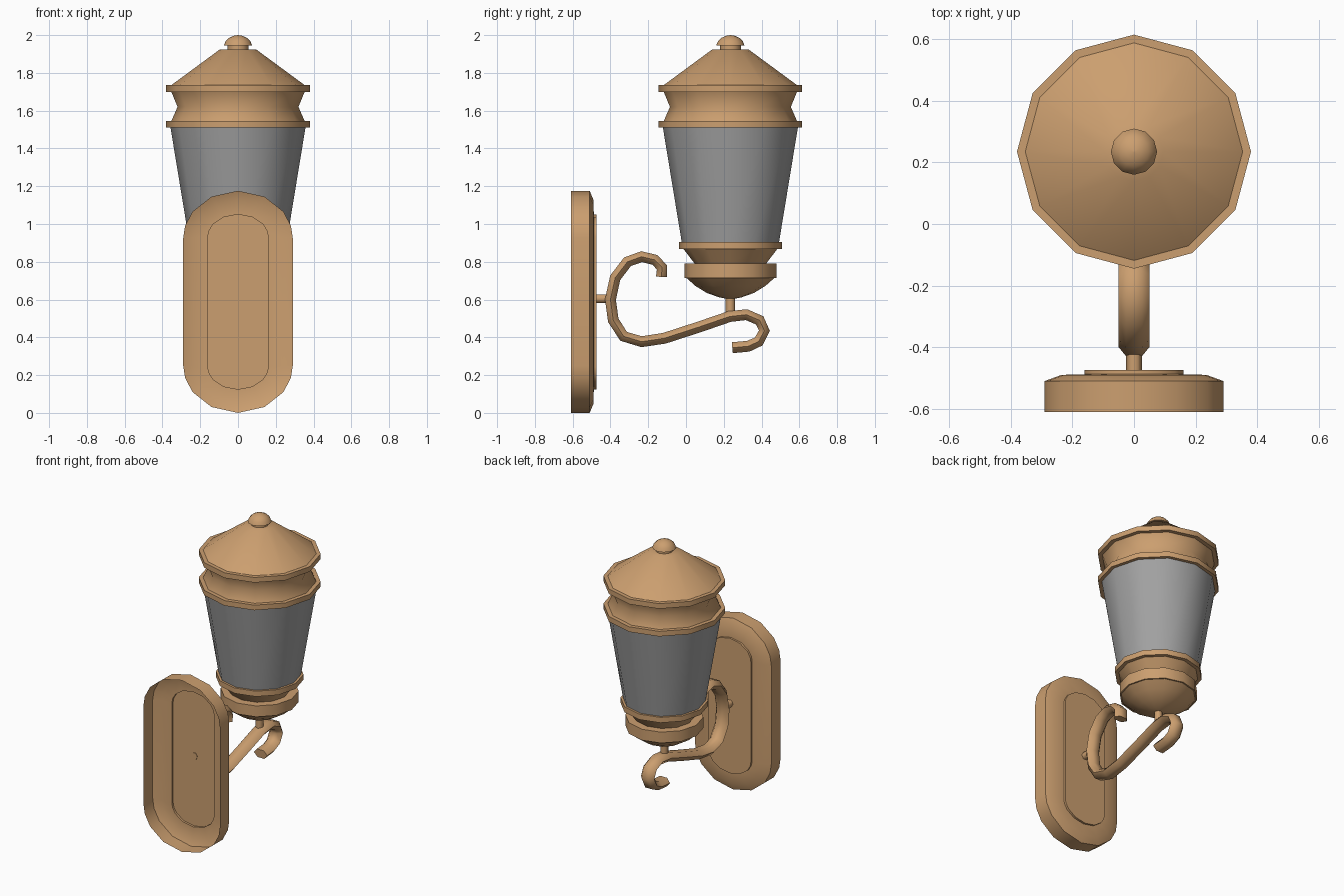
import bpy, bmesh, math
from mathutils import Vector

if "Cube" in bpy.data.objects:
    bpy.data.objects.remove(bpy.data.objects["Cube"])

LAMP_Y = 0.235   # axis of the lantern
PLATE_Z = 0.588  # middle of the wall plate


def material(name, rgb):
    m = bpy.data.materials.new(name)
    m.diffuse_color = (*rgb, 1)
    m.use_nodes = True
    m.node_tree.nodes["Principled BSDF"].inputs["Base Color"].default_value = m.diffuse_color
    return m


bronze = material("warm bronze", (0.60, 0.345, 0.16))
glass = material("grey glass", (0.36, 0.36, 0.36))


def finish(name, bm, mat, angle=40, fix_normals=True):
    bmesh.ops.remove_doubles(bm, verts=bm.verts, dist=1e-5)
    if fix_normals:
        bmesh.ops.recalc_face_normals(bm, faces=bm.faces)
    me = bpy.data.meshes.new(name)
    bm.to_mesh(me)
    bm.free()
    me.materials.append(mat)
    ob = bpy.data.objects.new(name, me)
    bpy.context.collection.objects.link(ob)
    bpy.ops.object.select_all(action='DESELECT')
    ob.select_set(True)
    bpy.context.view_layer.objects.active = ob
    bpy.ops.object.shade_smooth_by_angle(angle=math.radians(angle))
    return ob


def loft(name, rings, mat, caps=(True, True), angle=40, fix_normals=True):
    """Skin a list of equally long closed rings."""
    bm = bmesh.new()
    loops = [[bm.verts.new(p) for p in r] for r in rings]
    n = len(loops[0])
    for a, b in zip(loops, loops[1:]):
        for i in range(n):
            j = (i + 1) % n
            bm.faces.new((a[i], a[j], b[j], b[i]))
    if caps[0]:
        bm.faces.new(loops[0][::-1])
    if caps[1]:
        bm.faces.new(loops[-1])
    return finish(name, bm, mat, angle, fix_normals)


def turned(name, profile, mat=bronze, sides=12, angle=40):
    """Lathe (radius, z) pairs around the lantern axis."""
    rings = []
    for r, z in profile:
        r = max(r, 0.0005)
        rings.append([(r * math.cos(t), LAMP_Y + r * math.sin(t), z)
                      for t in (2 * math.pi * i / sides for i in range(sides))])
    return loft(name, rings, mat, angle=angle)


# Lantern, from top to bottom
turned("finial", [(0.075, 1.945), (0.066, 1.967), (0.048, 1.985), (0.025, 1.996), (0, 2.0)])
turned("finial_neck", [(0.055, 1.92), (0.055, 1.95)])
turned("roof", [(0.36, 1.73), (0.095, 1.925)])
turned("roof_rim", [(0.38, 1.70), (0.38, 1.735)])
turned("waist", [(0.355, 1.54), (0.32, 1.62), (0.355, 1.705)], angle=55)
turned("upper_band", [(0.38, 1.51), (0.38, 1.545)])
turned("glass_shade", [(0.257, 0.90), (0.358, 1.515)], glass)
turned("lower_band", [(0.273, 0.868), (0.273, 0.905)])
turned("tapered_collar", [(0.185, 0.785), (0.25, 0.87)])
turned("base_ring", [(0.243, 0.715), (0.243, 0.79)])
turned("base_bowl", [(0, 0.60), (0.06, 0.612), (0.125, 0.635), (0.185, 0.672), (0.237, 0.718)])
turned("stem", [(0.025, 0.52), (0.025, 0.61)], sides=8, angle=50)


# Wall plate: hollow shell, open at the back
def rounded_outline(a, b, c, y):
    """Ring with elliptical ends: half width a, end height b, end centre c."""
    q = [(a * math.cos(math.radians(t)), c + b * math.sin(math.radians(t)))
         for t in (0, 15, 34, 61, 90)]
    top = q + [(-x, z) for x, z in q[-2::-1]]
    return [(x, y, PLATE_Z + z) for x, z in top + [(-x, -z) for x, z in top]]


loft("wall_plate", [rounded_outline(0.29, 0.25, 0.338, -0.61),
                    rounded_outline(0.29, 0.25, 0.338, -0.51),
                    rounded_outline(0.235, 0.20, 0.34, -0.49),
                    rounded_outline(0.16, 0.12, 0.343, -0.488),
                    rounded_outline(0.16, 0.12, 0.343, -0.474)],
     bronze, caps=(False, True))


# Rod from the plate to the scroll
def rod_ring(y, r=0.026):
    return [(r * math.cos(k * math.pi / 3), y, 0.605 + r * math.sin(k * math.pi / 3))
            for k in range(6)]


loft("mounting_rod", [rod_ring(-0.477), rod_ring(-0.405)], bronze, angle=65)

# Scroll arm: flattened hexagonal bar swept along an S curve in the side plane
path = [(-0.13, 0.72), (-0.127, 0.77), (-0.165, 0.81), (-0.235, 0.827), (-0.31, 0.80),
        (-0.375, 0.715), (-0.40, 0.60), (-0.385, 0.49), (-0.33, 0.405), (-0.235, 0.377),
        (-0.115, 0.395), (0.07, 0.455), (0.23, 0.51), (0.32, 0.52), (0.39, 0.49),
        (0.415, 0.435), (0.385, 0.378), (0.33, 0.353), (0.245, 0.345)]
section = [(0.05, 0), (0.026, 0.029), (-0.026, 0.029), (-0.05, 0), (-0.026, -0.029), (0.026, -0.029)]
rings = []
for i, p in enumerate(path):
    d = (Vector(path[min(i + 1, len(path) - 1)]) - Vector(path[max(i - 1, 0)])).normalized()
    rings.append([(u, p[0] - d.y * v, p[1] + d.x * v) for u, v in section])
loft("scroll_arm", rings, bronze, angle=65)
